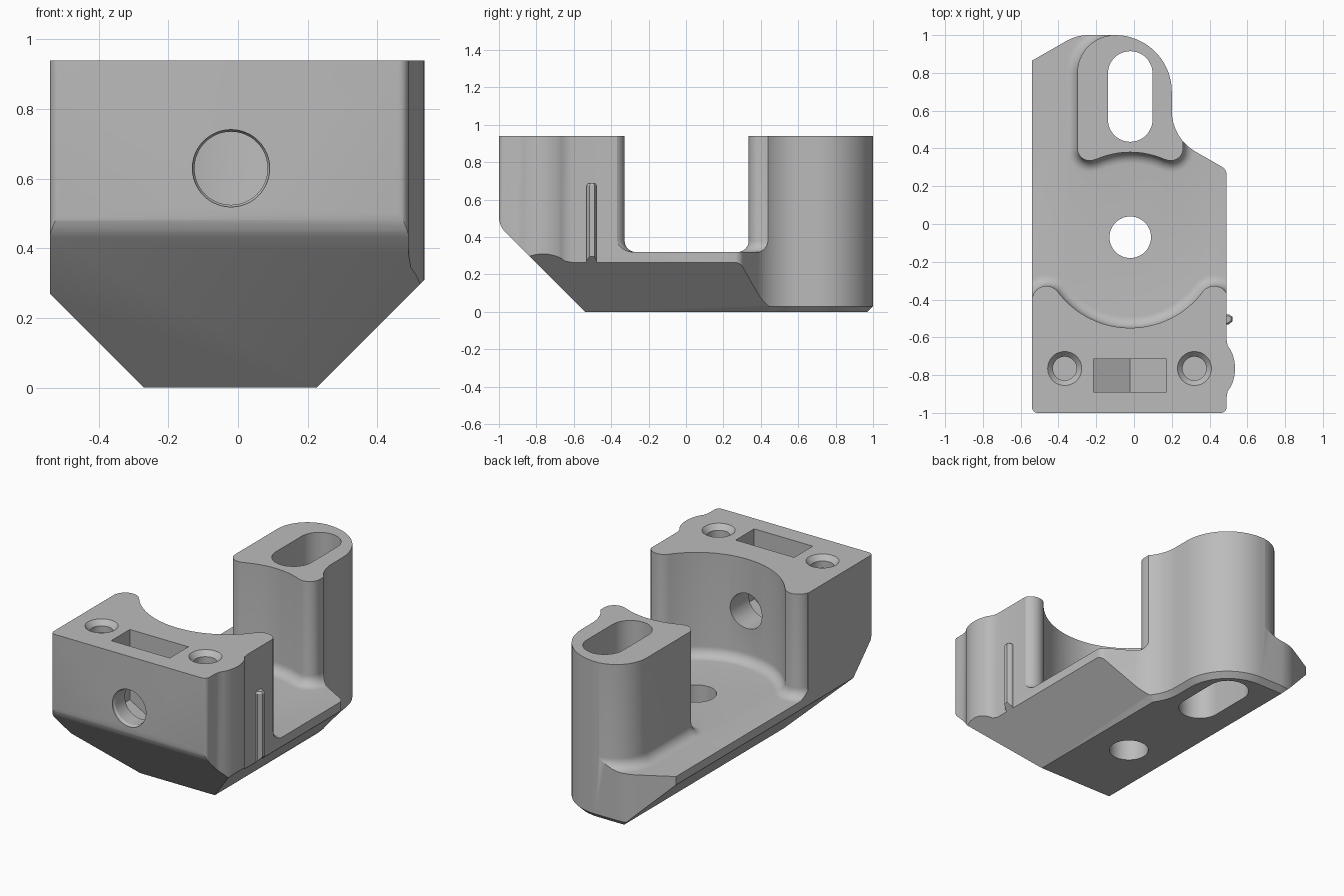
import bpy, bmesh, math
from mathutils import Vector, Matrix

if "Cube" in bpy.data.objects:
    bpy.data.objects.remove(bpy.data.objects["Cube"])

grey = bpy.data.materials.new("light_grey")
grey.use_nodes = True
grey.diffuse_color = (0.5, 0.5, 0.5, 1)
grey.node_tree.nodes["Principled BSDF"].inputs["Base Color"].default_value = (0.5, 0.5, 0.5, 1)

CX = -0.02  # symmetry axis of the functional features


def arc(cx, cy, r, a0, a1, n=12):
    return [(cx + r * math.cos(math.radians(a0 + (a1 - a0) * i / n)),
             cy + r * math.sin(math.radians(a0 + (a1 - a0) * i / n))) for i in range(n + 1)]


def inset(points, d):
    """Move a counter-clockwise outline inwards by d."""
    out = []
    for i, p in enumerate(points):
        p = Vector(p)
        e0 = (p - Vector(points[i - 1])).normalized()
        e1 = (Vector(points[(i + 1) % len(points)]) - p).normalized()
        n0, n1 = Vector((-e0.y, e0.x)), Vector((-e1.y, e1.x))
        out.append(p + (n0 + n1) * d / (1 + n0.dot(n1)))
    return out


def prism(points, layers):
    """Stack copies of an outline at (height, inset) layers into a solid."""
    bm = bmesh.new()
    rings = [[bm.verts.new((p[0], p[1], z)) for p in inset(points, d)] for z, d in layers]
    bm.faces.new(rings[0][::-1])
    bm.faces.new(rings[-1])
    n = len(points)
    for low, high in zip(rings, rings[1:]):
        for i in range(n):
            j = (i + 1) % n
            bm.faces.new((low[i], low[j], high[j], high[i]))
    return bm


def slice_off(bm, point, normal):
    cut = bmesh.ops.bisect_plane(bm, geom=bm.verts[:] + bm.edges[:] + bm.faces[:], dist=1e-5,
                                 plane_co=point, plane_no=normal, clear_outer=True)
    edges = [e for e in cut["geom_cut"] if isinstance(e, bmesh.types.BMEdge)]
    bmesh.ops.holes_fill(bm, edges=edges, sides=0)


def make(name, bm):
    bmesh.ops.recalc_face_normals(bm, faces=bm.faces[:])
    mesh = bpy.data.meshes.new(name)
    bm.to_mesh(mesh)
    bm.free()
    mesh.materials.append(grey)
    obj = bpy.data.objects.new(name, mesh)
    bpy.context.collection.objects.link(obj)
    return obj


def activate(obj):
    bpy.ops.object.select_all(action='DESELECT')
    obj.select_set(True)
    bpy.context.view_layer.objects.active = obj


def subtract(obj, bm):
    cutter = make("cutter", bm)
    cutter.hide_render = True
    mod = obj.modifiers.new("cut", 'BOOLEAN')
    mod.operation, mod.solver, mod.object = 'DIFFERENCE', 'EXACT', cutter
    activate(obj)
    bpy.ops.object.modifier_apply(modifier=mod.name)
    bpy.data.objects.remove(cutter)


def along_y(bm, y):
    """Turn a prism so its plan becomes the x-z profile, starting at depth y."""
    bm.transform(Matrix.Translation((0, y, 0)) @ Matrix(((1, 0, 0, 0), (0, 0, 1, 0), (0, 1, 0, 0), (0, 0, 0, 1))))
    return bm


# Body outline, extruded to full height with a small bottom chamfer
outline = (arc(-0.51, -0.97, 0.03, 180, 270, 6) + arc(0.46, -0.97, 0.03, 270, 360, 6)
           + [(0.49, -0.92), (0.496, -0.885)] + arc(0.32, -0.765, 0.215, -27, 27)
           + [(0.496, -0.645), (0.49, -0.61)] + arc(0.44, 0.26, 0.05, 0, 60, 6)
           + arc(0.45, 0.6, 0.25, 240, 180) + arc(-0.1, 0.7, 0.3, 0, 90, 24)
           + arc(-0.24, 0.76, 0.24, 90, 122, 8) + [(-0.54, 0.865)])
bm = prism(outline, [(0, 0.03), (0.03, 0), (0.94, 0)])

# Sloped undersides: right, left, and the front with a rounded fold
right_plane = ((0.225, 0, 0), (1, 0, -1))
slice_off(bm, *right_plane)
slice_off(bm, (-0.27, 0, 0), (-1, 0, -1))
for a in (45, 36, 27, 18, 9):
    n = Vector((0, -math.cos(math.radians(a)), -math.sin(math.radians(a))))
    slice_off(bm, Vector((0, -0.88, 0.51)) + n * 0.12, n)
body = make("bracket_body", bm)

# Open space between front block and rear post, filleted at the floor
space = ([(0.75, -0.38)] + arc(CX + 0.444, -0.403, 0.075, 15, 143)
         + arc(CX, -0.07, 0.48, -38, -142, 32)
         + arc(CX - 0.444, -0.403, 0.075, 37, 165) + [(-0.75, -0.38), (-0.75, 1.2), (-0.124, 1.2)]
         + arc(-0.1, 0.8, 0.2, 97, 180, 16)
         + arc(CX - 0.215, 0.4, 0.065, 180, 294) + arc(CX, -0.07, 0.45, 114, 66, 16)
         + arc(CX + 0.215, 0.4, 0.065, 246, 360) + [(0.26, 0.47), (0.75, 0.5)])
R = 0.06
fillet = [(0.32 + R * (1 - math.cos(t)), R * (1 - math.sin(t)))
          for t in (math.pi / 2 * i / 8 for i in range(9))]
subtract(body, prism(space[::-1], fillet + [(1.2, 0)]))

# Floor hole and rounded slot through the post
subtract(body, prism(arc(CX, -0.07, 0.11, 0, 352.5, 47), [(-0.1, 0), (0.6, 0)]))
slot = arc(CX, 0.797, 0.118, 0, 180, 24) + arc(CX, 0.553, 0.118, 180, 360, 24)
subtract(body, prism(slot, [(-0.1, 0), (1.2, 0)]))

# Countersunk blind screw holes in the front block
for x in (-0.367, 0.32):
    subtract(body, prism(arc(x, -0.765, 0.09, 0, 352.5, 47),
                         [(0.87, 0.027), (0.91, 0.027), (0.94, 0), (1.0, 0)]))

# Nut pocket with a pointed floor, and the bolt hole through it
pocket = [(-0.215, 1.1), (-0.215, 0.52), (CX, 0.41), (0.172, 0.52), (0.172, 1.1)]
subtract(body, along_y(prism(pocket, [(0, 0), (0.175, 0)]), -0.89))
subtract(body, along_y(prism(arc(CX, 0.63, 0.111, 0, 352.5, 47),
                             [(0, 0), (0.11, 0), (0.12, 0.006), (0.7, 0.006)]), -1.1))

# Small vertical rib on the right wall
bm = prism([(0.47, -0.532), (0.5, -0.532), (0.522, -0.515), (0.522, -0.49), (0.5, -0.478), (0.47, -0.478)],
           [(0.2, 0), (0.675, 0), (0.687, 0.008)])
slice_off(bm, *right_plane)
make("side_rib", bm)

# Soft shading on curves, sharp edges kept
activate(body)
bpy.ops.object.shade_smooth_by_angle(angle=math.radians(28))
